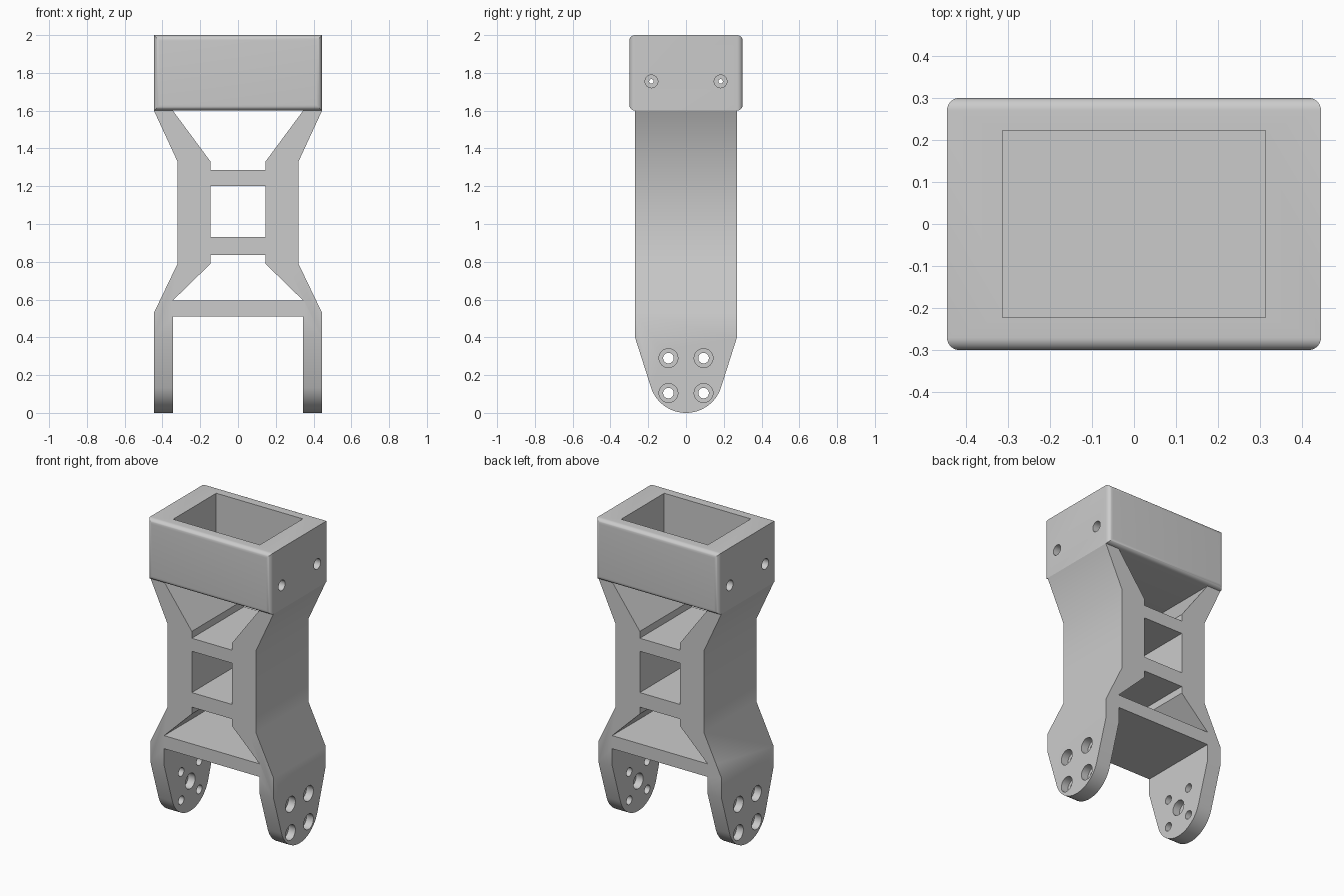
import bpy, bmesh, math
from mathutils import Matrix, Vector

cube = bpy.data.objects.get("Cube")
if cube:
    bpy.data.objects.remove(cube, do_unlink=True)

grey = bpy.data.materials.new("plain grey")
grey.use_nodes = True
colour = (0.6, 0.6, 0.6, 1)
grey.diffuse_color = colour
grey.node_tree.nodes["Principled BSDF"].inputs["Base Color"].default_value = colour


def finish(name, bm):
    bmesh.ops.recalc_face_normals(bm, faces=bm.faces)
    mesh = bpy.data.meshes.new(name)
    bm.to_mesh(mesh)
    bm.free()
    mesh.materials.append(grey)
    obj = bpy.data.objects.new(name, mesh)
    bpy.context.collection.objects.link(obj)
    return obj


def prism(name, points, axis, half):
    """Extrude a 2D outline along x (points are y, z) or y (points are x, z)."""
    bm = bmesh.new()
    if axis == "x":
        verts = [bm.verts.new((-half, a, b)) for a, b in points]
        step = Vector((2 * half, 0, 0))
    else:
        verts = [bm.verts.new((a, -half, b)) for a, b in points]
        step = Vector((0, 2 * half, 0))
    face = bm.faces.new(verts)
    out = bmesh.ops.extrude_face_region(bm, geom=[face], use_keep_orig=True)
    moved = [v for v in out["geom"] if isinstance(v, bmesh.types.BMVert)]
    bmesh.ops.translate(bm, verts=moved, vec=step)
    return finish(name, bm)


def block(name, lo, hi):
    bm = bmesh.new()
    lo, hi = Vector(lo), Vector(hi)
    bmesh.ops.create_cube(bm, size=1, matrix=Matrix.Translation((lo + hi) / 2)
                          @ Matrix.Diagonal((*(hi - lo), 1)))
    return finish(name, bm)


def drill(x0, x1, y, z, radius):
    bm = bmesh.new()
    place = Matrix.Translation(((x0 + x1) / 2, y, z)) @ Matrix.Rotation(math.pi / 2, 4, "Y")
    bmesh.ops.create_cone(bm, cap_ends=True, segments=32, radius1=radius, radius2=radius,
                          depth=abs(x1 - x0), matrix=place)
    return finish("drill_cutter", bm)


def boolean(obj, cutter, operation="DIFFERENCE"):
    """Apply a boolean and discard the cutter."""
    cutter.hide_render = True
    mod = obj.modifiers.new("cut", "BOOLEAN")
    mod.operation, mod.object, mod.solver = operation, cutter, "EXACT"
    bpy.context.view_layer.objects.active = obj
    bpy.ops.object.modifier_apply(modifier=mod.name)
    bpy.data.objects.remove(cutter, do_unlink=True)


def mirrored(half):
    return half + [(-a, b) for a, b in reversed(half)]


def smooth(obj):
    bpy.ops.object.select_all(action="DESELECT")
    obj.select_set(True)
    bpy.context.view_layer.objects.active = obj
    bpy.ops.object.shade_smooth_by_angle(angle=math.radians(30))


# Waisted frame with two legs
frame = prism("bracket_frame", mirrored(
    [(0.445, 0), (0.445, 0.53), (0.32, 0.79), (0.32, 1.33), (0.445, 1.6)]), "y", 0.27)

# Rounded, tapered leg ends
mid, radius = 0.195, 0.195
arc = [math.radians(-90 + 72 * i / 16) for i in range(1, 17)]
side = [(radius * math.cos(a), mid + radius * math.sin(a)) for a in arc]
side += [(0.27, 0.4), (0.27, 1.7)]
boolean(frame, prism("side_cutter", [(0, 0)] + mirrored(side), "x", 0.6), "INTERSECT")

# Openings between the crossbars and between the legs
openings = [
    [(0.345, -0.1), (0.345, 0.51)],
    [(0.345, 0.595), (0.145, 0.79), (0.145, 0.835)],
    [(0.145, 0.93), (0.145, 1.2)],
    [(0.145, 1.285), (0.145, 1.33), (0.385, 1.654)],
]
for half in openings:
    boolean(frame, prism("opening_cutter", mirrored(half), "y", 0.5))

# Leg bolt holes with outer counterbores, and a blind pivot recess inside
for s in (-1, 1):
    for y in (-0.093, 0.093):
        for z in (0.105, 0.29):
            boolean(frame, drill(s * 0.3, s * 0.5, y, z, 0.028))
            boolean(frame, drill(s * 0.395, s * 0.5, y, z, 0.05))
    boolean(frame, drill(s * 0.3, s * 0.395, 0, mid, 0.05))
smooth(frame)

# Top housing: edges around the front and back faces are rounded
housing = block("top_housing", (-0.445, -0.3, 1.6), (0.445, 0.3, 2))
bm = bmesh.new()
bm.from_mesh(housing.data)
edges = [e for e in bm.edges if abs(e.verts[0].co.y - e.verts[1].co.y) < 0.01]
bmesh.ops.bevel(bm, geom=edges, offset=0.03, segments=8, profile=0.5, affect="EDGES")
bm.to_mesh(housing.data)
bm.free()

# Open pocket and side screw holes
boolean(housing, block("pocket_cutter", (-0.313, -0.222, 1.68), (0.313, 0.222, 2.2)))
for s in (-1, 1):
    for y in (-0.183, 0.183):
        boolean(housing, drill(s * 0.28, s * 0.5, y, 1.755, 0.012))
        boolean(housing, drill(s * 0.37, s * 0.5, y, 1.755, 0.034))
smooth(housing)
